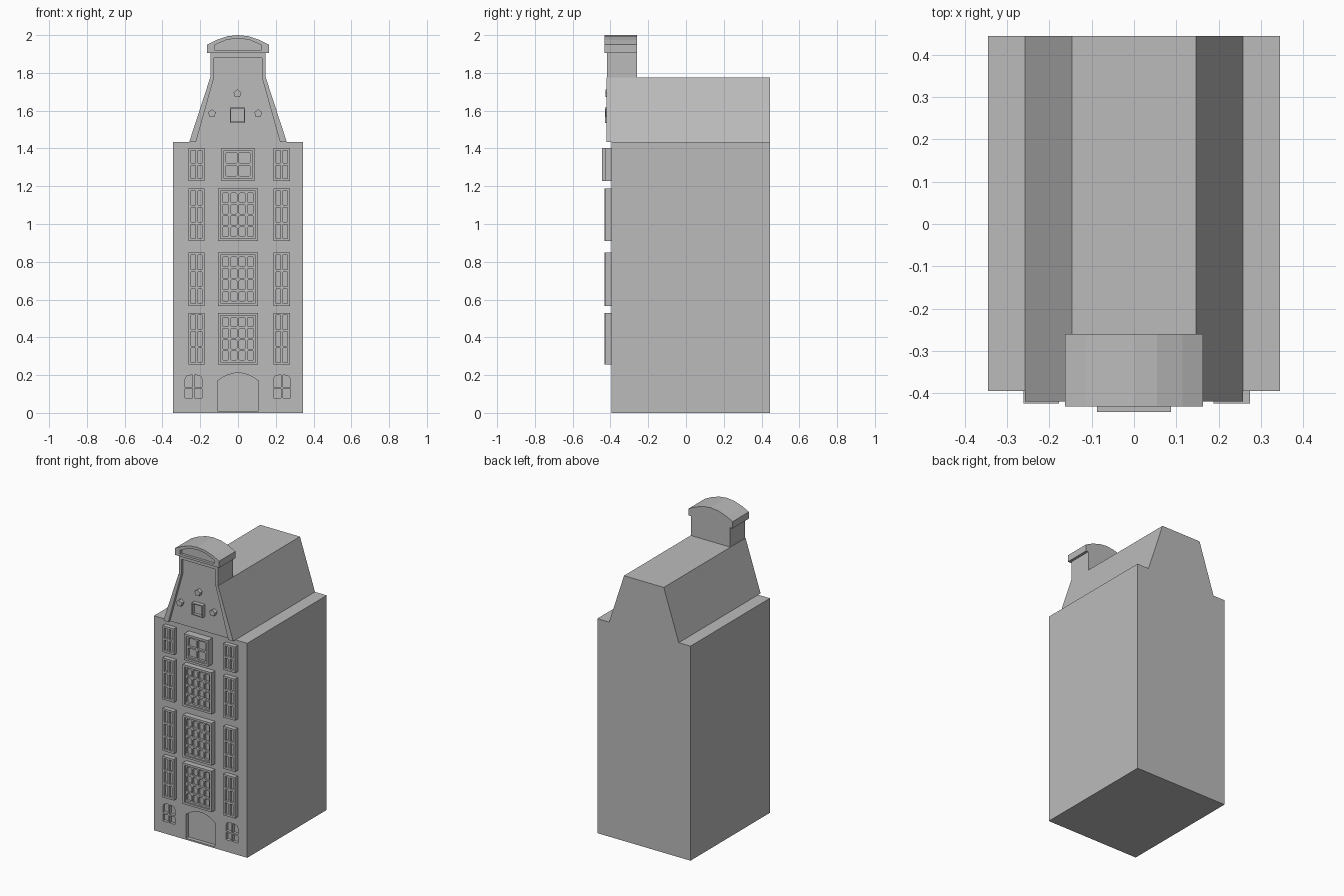
import bpy, bmesh, math

if "Cube" in bpy.data.objects:
    bpy.data.objects.remove(bpy.data.objects["Cube"])

mat = bpy.data.materials.new("stone grey")
mat.diffuse_color = (0.5, 0.5, 0.5, 1)
mat.use_nodes = True
mat.node_tree.nodes["Principled BSDF"].inputs["Base Color"].default_value = mat.diffuse_color


def prisms(name, profiles, y0, y1):
    """Extrude closed x-z profiles from y0 to y1 as one object."""
    bm = bmesh.new()
    for prof in profiles:
        a = [bm.verts.new((x, y0, z)) for x, z in prof]
        b = [bm.verts.new((x, y1, z)) for x, z in prof]
        bm.faces.new(a)
        bm.faces.new(b[::-1])
        for i in range(len(a)):
            j = (i + 1) % len(a)
            bm.faces.new((a[j], a[i], b[i], b[j]))
    bmesh.ops.recalc_face_normals(bm, faces=bm.faces)
    me = bpy.data.meshes.new(name)
    bm.to_mesh(me)
    bm.free()
    me.materials.append(mat)
    ob = bpy.data.objects.new(name, me)
    bpy.context.collection.objects.link(ob)
    return ob


def cut(ob, profiles, y0, y1):
    """Sink the given profiles into an object."""
    cutter = prisms("cutter", profiles, y0, y1)
    cutter.hide_render = True
    mod = ob.modifiers.new("recess", "BOOLEAN")
    mod.operation = "DIFFERENCE"
    mod.solver = "EXACT"
    mod.object = cutter
    bpy.context.view_layer.objects.active = ob
    bpy.ops.object.modifier_apply(modifier=mod.name)
    bpy.data.objects.remove(cutter)


def rect(x0, x1, z0, z1, c=0.0):
    """Rectangle with optional chamfered corners."""
    if not c:
        return [(x0, z0), (x1, z0), (x1, z1), (x0, z1)]
    return [(x0 + c, z0), (x1 - c, z0), (x1, z0 + c), (x1, z1 - c),
            (x1 - c, z1), (x0 + c, z1), (x0, z1 - c), (x0, z0 + c)]


def grid(x0, x1, z0, z1, nx, nz, bar, c=0.0):
    """Panes separated and surrounded by bars."""
    w, h = (x1 - x0 - bar) / nx, (z1 - z0 - bar) / nz
    return [rect(x0 + bar + i * w, x0 + (i + 1) * w,
                 z0 + bar + j * h, z0 + (j + 1) * h, c)
            for i in range(nx) for j in range(nz)]


def arch(x0, x1, z0, zs, zt, n=8):
    """Upright shape with a curved head from zs to zt."""
    m, r = (x0 + x1) / 2, (x1 - x0) / 2
    top = [(m + r * (1 - 2 * i / n), zs + (zt - zs) * (1 - (1 - 2 * i / n) ** 2))
           for i in range(n + 1)]
    return [(x0, z0), (x1, z0)] + top


# house body with door and cellar window recesses
FRONT = -0.395
body = prisms("house_body", [rect(-0.345, 0.345, 0, 1.435)], FRONT, 0.445)
cut(body, [arch(-0.108, 0.108, 0.01, 0.17, 0.212)], -0.5, FRONT + 0.025)
panes = []
for cx in (-0.235, 0.232):
    for s in (-1, 1):
        a, b = sorted((cx + s * 0.005, cx + s * 0.045))
        inner, outer = cx + s * 0.005, cx + s * 0.045
        panes.append(rect(a, b, 0.08, 0.128))
        panes.append([(inner, 0.138), (outer, 0.138), (outer, 0.178),
                      (cx + s * 0.036, 0.195), (inner, 0.202)])
cut(body, panes, -0.5, FRONT + 0.02)

# roof with gable front, and the neck above it
roof = prisms("roof_and_gable", [[(-0.258, 1.435), (0.258, 1.435),
                                  (0.147, 1.775), (-0.147, 1.775)]], -0.42, 0.445)
neck = prisms("gable_neck", [rect(-0.145, 0.145, 1.775, 1.905)], -0.418, -0.26)
panel = [(-0.2275, 1.415), (0.2275, 1.415), (0.127, 1.775), (0.127, 1.88),
         (-0.127, 1.88), (-0.127, 1.775)]
for part in (roof, neck):
    cut(part, [panel], -0.5, -0.402)

# curved cap with sunken panel
right = [(0.163, 1.95), (0.115, 1.974), (0.055, 1.994)]
cap = prisms("gable_cap", [[(-0.163, 1.905), (0.163, 1.905)] + right + [(0, 2.0)]
                           + [(-x, z) for x, z in right[::-1]]], -0.432, -0.26)
cut(cap, [[(-0.125, 1.92), (0.125, 1.92), (0.125, 1.947), (0.06, 1.975),
           (0, 1.983), (-0.06, 1.975), (-0.125, 1.947)]], -0.5, -0.415)

# gable hatch and five-sided anchor plugs
hatch = prisms("gable_hatch", [rect(-0.043, 0.038, 1.535, 1.616)], -0.428, -0.39)
cut(hatch, [rect(-0.036, 0.031, 1.542, 1.609)], -0.5, -0.408)
prisms("anchor_plugs", [[(x + 0.022 * math.sin(k * math.tau / 5),
                          z + 0.022 * math.cos(k * math.tau / 5)) for k in range(5)]
                        for x, z in ((-0.003, 1.69), (-0.138, 1.585), (0.107, 1.585))],
       -0.427, -0.39)

# window rows: central window with shutters either side
rows = [(0.255, 0.53), (0.567, 0.85), (0.91, 1.188), (1.228, 1.403)]
for k, (z0, z1) in enumerate(rows):
    top = k == 3
    hw, y, n = (0.088, -0.445, 2) if top else (0.107, -0.432, 4)
    win = prisms("window", [rect(-hw, hw, z0, z1)], y, FRONT + 0.005)
    f = 0.014
    cut(win, [rect(-hw + f, hw - f, z0 + f, z1 - f)], -0.5, y + 0.008)
    cut(win, grid(-hw + f, hw - f, z0 + f, z1 - f, n, n, 0.01, 0.006),
        -0.5, y + 0.024)
    for x0, x1 in ((-0.262, -0.177), (0.188, 0.275)):
        sh = prisms("side_window", [rect(x0, x1, z0, z1)], -0.425, FRONT + 0.005)
        cut(sh, grid(x0, x1, z0, z1, 2, 2 if top else 3, 0.013), -0.5, -0.41)
